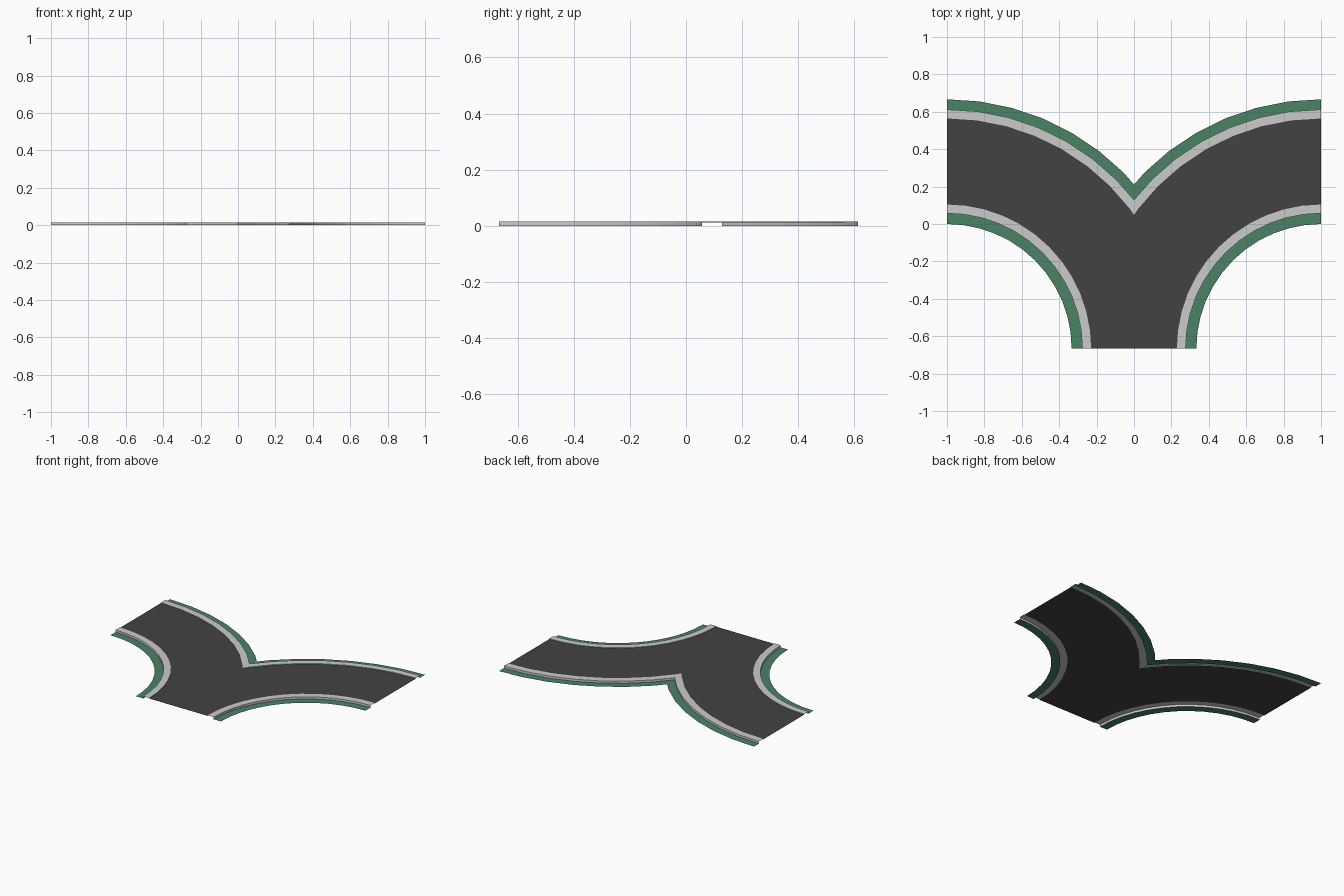
import bpy, bmesh, math

if "Cube" in bpy.data.objects:
    bpy.data.objects.remove(bpy.data.objects["Cube"])

SEGMENTS = 12            # facets per quarter turn
CX, CY = 1.0, -0.6667    # centre of the right-hand bend
ROAD_Z, KERB_Z = 0.0115, 0.0155


def material(name, rgb):
    m = bpy.data.materials.new(name)
    m.diffuse_color = (*rgb, 1)
    m.use_nodes = True
    m.node_tree.nodes["Principled BSDF"].inputs["Base Color"].default_value = m.diffuse_color
    return m


def sweep(name, profiles, mat):
    """Sweep (radius, z) profiles round a quarter bend, trim at x=0 and mirror."""
    bm = bmesh.new()
    for profile in profiles:
        rings = []
        for i in range(SEGMENTS + 1):
            a = math.pi / 2 * (1 + i / SEGMENTS)
            rings.append([bm.verts.new((CX + r * math.cos(a), CY + r * math.sin(a), z))
                          for r, z in profile])
        for p, q in zip(rings, rings[1:]):
            for j in range(len(profile) - 1):
                bm.faces.new((p[j], p[j + 1], q[j + 1], q[j]))
    bmesh.ops.bisect_plane(bm, geom=bm.verts[:] + bm.edges[:] + bm.faces[:], dist=1e-6,
                           plane_co=(0, 0, 0), plane_no=(-1, 0, 0), clear_outer=True)
    mesh = bpy.data.meshes.new(name)
    bm.to_mesh(mesh)
    bm.free()
    mesh.materials.append(mat)
    ob = bpy.data.objects.new(name, mesh)
    bpy.context.collection.objects.link(ob)
    mirror = ob.modifiers.new("mirror", 'MIRROR')
    mirror.use_clip = True
    return ob


# Road surface
sweep("road_surface", [[(0.771, ROAD_Z), (1.231, ROAD_Z)]],
      material("asphalt", (0.055, 0.055, 0.055)))

# Raised kerbs, open underneath
sweep("kerbs", [
    [(0.724, 0), (0.724, KERB_Z), (0.771, KERB_Z), (0.771, ROAD_Z)],
    [(1.231, ROAD_Z), (1.231, KERB_Z), (1.279, KERB_Z), (1.279, 0)],
], material("kerb_grey", (0.65, 0.65, 0.67)))

# Flat grass verges
sweep("grass_verges", [
    [(0.6667, 0), (0.724, 0)],
    [(1.279, 0), (1.3333, 0)],
], material("grass", (0.07, 0.23, 0.13)))
